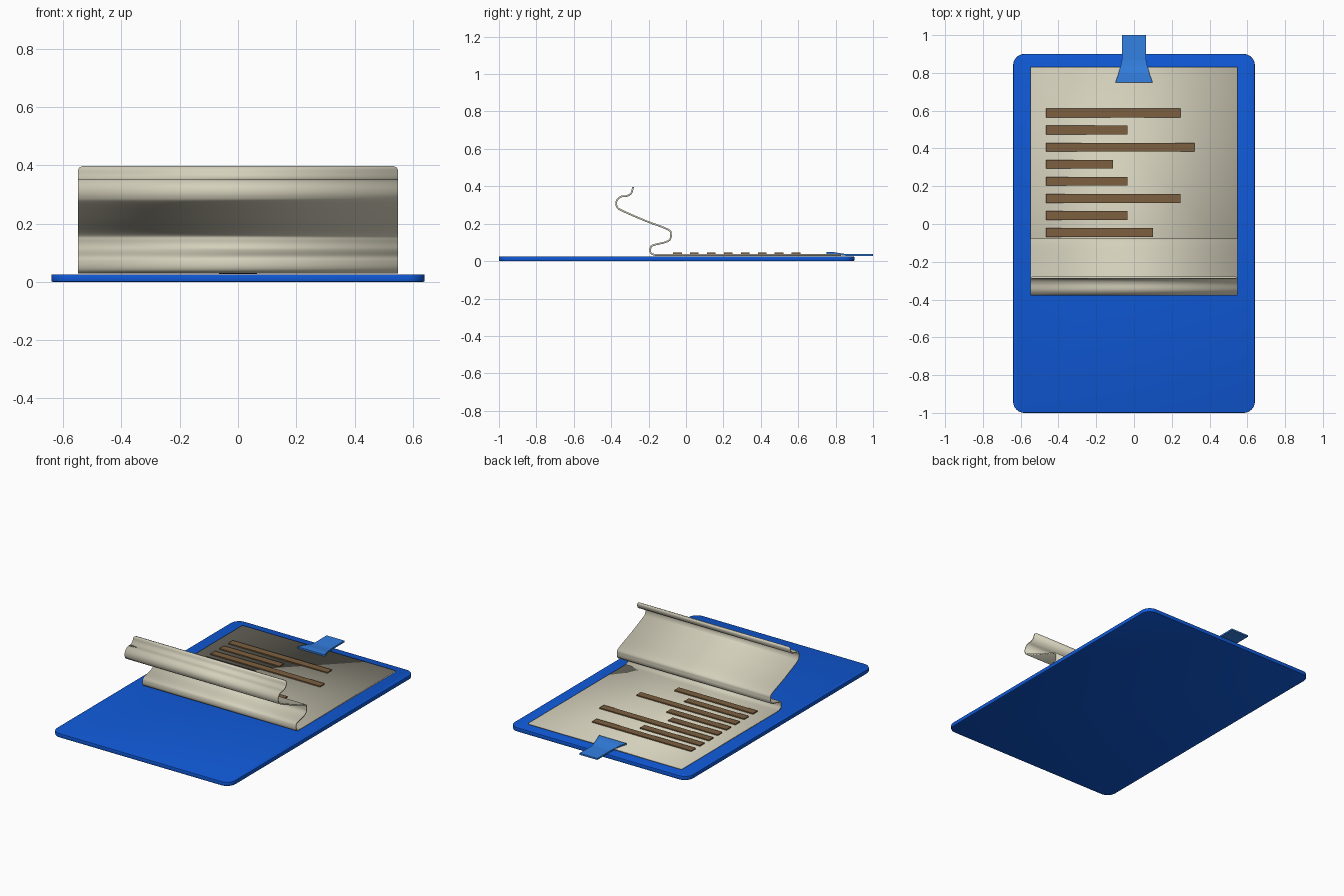
import bpy, bmesh
from mathutils import Vector

if "Cube" in bpy.data.objects:
    bpy.data.objects.remove(bpy.data.objects["Cube"])


def material(name, rgb):
    m = bpy.data.materials.new(name)
    m.diffuse_color = (*rgb, 1)
    m.use_nodes = True
    m.node_tree.nodes["Principled BSDF"].inputs["Base Color"].default_value = m.diffuse_color
    return m


BLUE = material("board blue", (0.005, 0.1, 0.68))
CLIP = material("clip light blue", (0.033, 0.215, 0.76))
CREAM = material("paper cream", (0.66, 0.63, 0.50))
BROWN = material("ink brown", (0.20, 0.115, 0.05))


def finish(bm, name, mat):
    bmesh.ops.recalc_face_normals(bm, faces=bm.faces)
    me = bpy.data.meshes.new(name)
    bm.to_mesh(me)
    bm.free()
    ob = bpy.data.objects.new(name, me)
    bpy.context.collection.objects.link(ob)
    me.materials.append(mat)
    return ob


def box_bm(x0, x1, y0, y1, z0, z1):
    bm = bmesh.new()
    bmesh.ops.create_cube(bm, size=1)
    for v in bm.verts:
        v.co = ((x0 + x1) / 2 + v.co.x * (x1 - x0),
                (y0 + y1) / 2 + v.co.y * (y1 - y0),
                (z0 + z1) / 2 + v.co.z * (z1 - z0))
    return bm


def sheet(name, stations, thickness, mat):
    """Bent strip symmetric in x from (half width, y, z) stations."""
    bm = bmesh.new()
    rows = [[bm.verts.new((s * w, y, z)) for s in (-1, 1)] for w, y, z in stations]
    for a, b in zip(rows, rows[1:]):
        bm.faces.new((a[0], a[1], b[1], b[0]))
    ob = finish(bm, name, mat)
    mod = ob.modifiers.new("thickness", 'SOLIDIFY')
    mod.thickness = thickness
    mod.offset = 0
    return ob


def smooth(ob, angle=0.7):
    bpy.ops.object.select_all(action='DESELECT')
    ob.select_set(True)
    bpy.context.view_layer.objects.active = ob
    bpy.ops.object.shade_smooth_by_angle(angle=angle)


def spline(pts, n):
    """Catmull-Rom curve through the points."""
    p = [Vector(q) for q in [pts[0]] + pts + [pts[-1]]]
    out = []
    for a, b, c, d in zip(p, p[1:], p[2:], p[3:]):
        for i in range(n):
            t = i / n
            out.append(0.5 * (2 * b + (c - a) * t + (2 * a - 5 * b + 4 * c - d) * t * t
                              + (3 * b - a - 3 * c + d) * t ** 3))
    return out + [p[-1]]


# Board with rounded corners and a slight edge break
bm = box_bm(-0.64, 0.64, -1, 0.9, 0, 0.026)
upright = [e for e in bm.edges if abs(e.verts[0].co.z - e.verts[1].co.z) > 0.01]
bmesh.ops.bevel(bm, geom=upright, offset=0.06, segments=8, affect='EDGES', profile=0.5)
rims = [e for e in bm.edges if abs(e.verts[0].co.z - e.verts[1].co.z) < 0.001]
bmesh.ops.bevel(bm, geom=rims, offset=0.004, segments=2, affect='EDGES', profile=0.5)
smooth(finish(bm, "board", BLUE))

# Paper: flat on the board, then rolling up in an S-shaped wave
curl = [(-0.165, 0.033), (-0.187, 0.042), (-0.191, 0.065), (-0.178, 0.084), (-0.115, 0.100),
        (-0.087, 0.115), (-0.081, 0.143), (-0.098, 0.170), (-0.22, 0.217), (-0.345, 0.272),
        (-0.370, 0.293), (-0.371, 0.322), (-0.350, 0.344), (-0.315, 0.349), (-0.292, 0.365),
        (-0.283, 0.396)]
path = [Vector((0.83, 0.033)), Vector((-0.14, 0.033))] + spline(curl, 5)
stations = [(0.549, p.x, p.y) for p in path]
for i, trim in ((-1, 0.014), (-2, 0.005), (-3, 0.001)):   # rounded free corners
    w, y, z = stations[i]
    stations[i] = (w - trim, y, z)
smooth(sheet("paper", stations, 0.009, CREAM))

# Written lines as thin plates
ends = [0.245, -0.035, 0.32, -0.11, -0.035, 0.245, -0.035, 0.10]
for i, x1 in enumerate(ends):
    y = 0.588 - i * 0.0905
    finish(box_bm(-0.465, x1, y - 0.023, y + 0.023, 0.039, 0.046),
           f"text_line_{i + 1}", BROWN)

# Clip: straight tab behind the board edge, flaring jaw on the paper
sheet("clip", [(0.064, 1.0, 0.032), (0.064, 0.87, 0.032), (0.070, 0.84, 0.035),
               (0.084, 0.79, 0.043), (0.098, 0.75, 0.044)], 0.010, CLIP)
